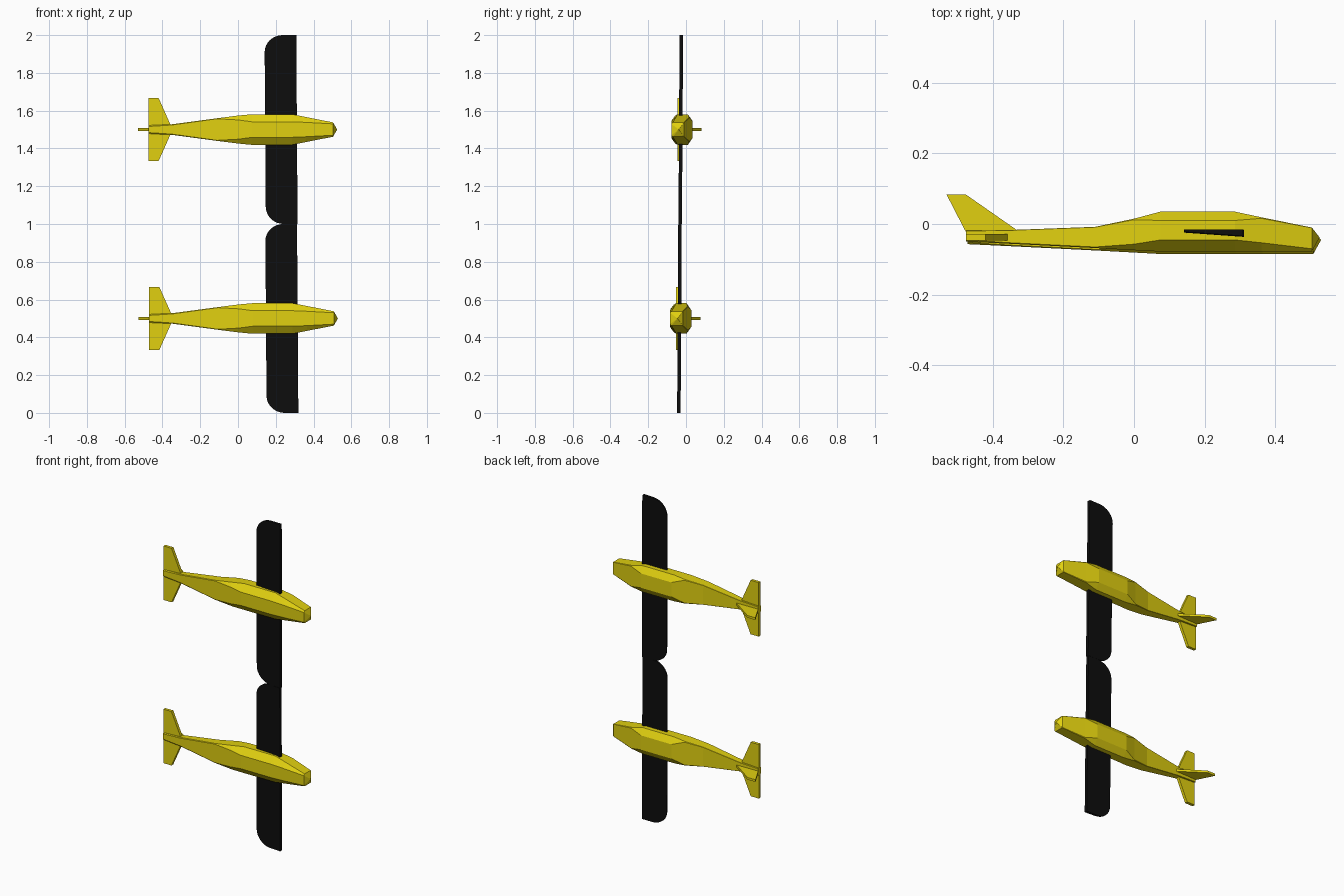
import bpy, bmesh, math
from mathutils import Matrix

if "Cube" in bpy.data.objects:
    bpy.data.objects.remove(bpy.data.objects["Cube"])


def material(name, rgb):
    m = bpy.data.materials.new(name)
    m.diffuse_color = (*rgb, 1)
    m.use_nodes = True
    m.node_tree.nodes["Principled BSDF"].inputs["Base Color"].default_value = m.diffuse_color
    return m


YELLOW = material("yellow_paint", (0.75, 0.63, 0.005))
BLACK = material("black_paint", (0.004, 0.004, 0.004))


def make(name, bm, mat, place):
    bmesh.ops.remove_doubles(bm, verts=bm.verts, dist=1e-5)
    bmesh.ops.recalc_face_normals(bm, faces=bm.faces)
    bm.transform(place)
    me = bpy.data.meshes.new(name)
    bm.to_mesh(me)
    bm.free()
    me.materials.append(mat)
    ob = bpy.data.objects.new(name, me)
    bpy.context.collection.objects.link(ob)


def prism(lower, upper):
    """Solid between two matching outlines."""
    bm = bmesh.new()
    a = [bm.verts.new(p) for p in lower]
    b = [bm.verts.new(p) for p in upper]
    n = len(a)
    bm.faces.new(a)
    bm.faces.new(b)
    for i in range(n):
        bm.faces.new((a[i], a[(i + 1) % n], b[(i + 1) % n], b[i]))
    return bm


# Fuselage stations: x, top y, bottom y, half width,
# top chamfer (y, z), bottom chamfer (y, z)
STATIONS = [
    (-0.475, -0.019, -0.050, 0.022, 0.001, 0.001, 0.005, 0.006),
    (-0.350, -0.017, -0.056, 0.028, 0.001, 0.001, 0.003, 0.004),
    (-0.110, -0.008, -0.068, 0.060, 0.001, 0.001, 0.003, 0.003),
    (0.000, 0.015, -0.074, 0.074, 0.003, 0.004, 0.017, 0.023),
    (0.075, 0.035, -0.078, 0.081, 0.025, 0.037, 0.033, 0.040),
    (0.285, 0.035, -0.078, 0.081, 0.025, 0.037, 0.033, 0.040),
    (0.360, 0.019, -0.078, 0.066, 0.003, 0.004, 0.025, 0.028),
    (0.503, -0.010, -0.078, 0.038, 0.001, 0.001, 0.008, 0.008),
]


def fuselage():
    bm = bmesh.new()
    rings = []
    for x, t, b, w, ty, tz, by, bz in STATIONS:
        half = [(t, w - tz), (t - ty, w), (b + by, w), (b, w - bz)]
        ring = half + [(y, -z) for y, z in reversed(half)]
        rings.append([bm.verts.new((x, y, z)) for y, z in ring])
    for r, s in zip(rings, rings[1:]):
        for i in range(8):
            j = (i + 1) % 8
            bm.faces.new((r[i], r[j], s[j], s[i]))
    bm.faces.new(rings[0])
    # pointed nose
    tip = bm.verts.new((0.525, -0.038, 0))
    for i in range(8):
        bm.faces.new((rings[-1][i], rings[-1][(i + 1) % 8], tip))
    return bm


def wing():
    # rectangle with the rear corners rounded at both tips
    n = 8
    arc = [(0.24 - 0.096 * math.sin(a), 0.41 + 0.09 * math.cos(a))
           for a in (math.pi / 2 * i / n for i in range(n + 1))]
    outline = [(0.312, 0.5)] + arc
    outline += [(x, -z) for x, z in reversed(outline)]
    under = lambda x: -0.025 - 0.012 * (x - 0.144) / 0.168
    return prism([(x, under(x), z) for x, z in outline],
                 [(x, -0.0185, z) for x, z in outline])


def stabiliser():
    half = [(-0.475, 0.166), (-0.42, 0.166), (-0.357, 0.025)]
    outline = half + [(x, -z) for x, z in reversed(half)]
    return prism([(x, -0.046, z) for x, z in outline],
                 [(x, -0.028, z) for x, z in outline])


def fin():
    side = [(-0.53, 0.083), (-0.475, 0.083), (-0.33, -0.018), (-0.35, -0.03),
            (-0.47, -0.03), (-0.478, -0.018)]
    return prism([(x, y, -0.007) for x, y in side],
                 [(x, y, 0.007) for x, y in side])


# Two aircraft stacked wing tip to wing tip
for label, pos in (("upper", (0, 0, 1.5)), ("lower", (0.004, -0.007, 0.5))):
    place = Matrix.Translation(pos)
    lean = Matrix.Identity(4)
    lean[0][2], lean[1][2] = -0.007, 0.006
    make(label + "_fuselage", fuselage(), YELLOW, place)
    make(label + "_wing", wing(), BLACK, place @ lean)
    make(label + "_tailplane", stabiliser(), YELLOW, place)
    make(label + "_tail_fin", fin(), YELLOW, place)
